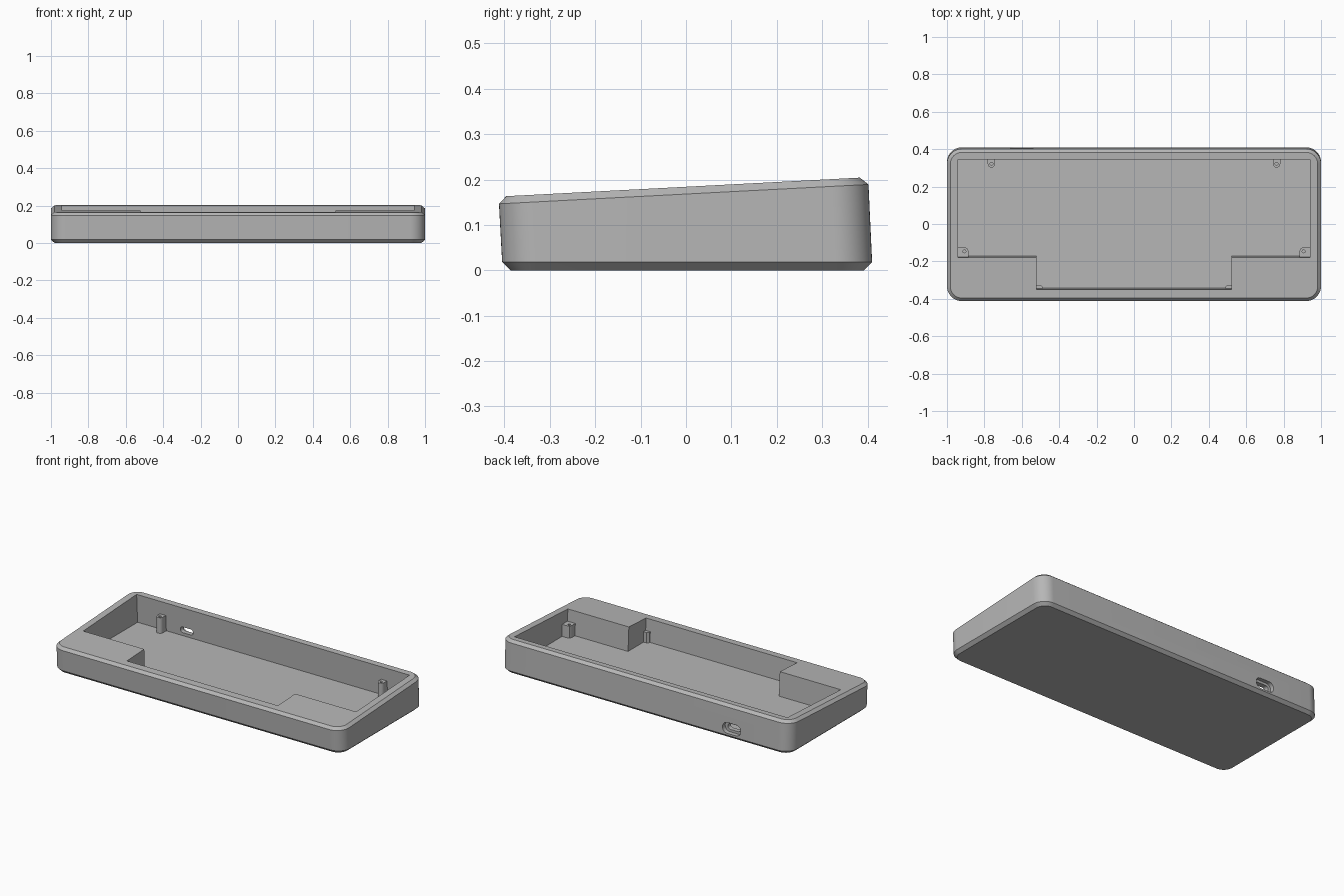
import bpy, bmesh, math

if "Cube" in bpy.data.objects:
    bpy.data.objects.remove(bpy.data.objects["Cube"])

TILT = math.tan(math.radians(3))
FLOOR = 0.025

grey = bpy.data.materials.new("case grey")
grey.diffuse_color = (0.47, 0.47, 0.47, 1)
grey.use_nodes = True
grey.node_tree.nodes["Principled BSDF"].inputs["Base Color"].default_value = grey.diffuse_color


def make_object(name, bm):
    bmesh.ops.recalc_face_normals(bm, faces=bm.faces[:])
    mesh = bpy.data.meshes.new(name)
    bm.to_mesh(mesh)
    bm.free()
    ob = bpy.data.objects.new(name, mesh)
    bpy.context.collection.objects.link(ob)
    mesh.materials.append(grey)
    return ob


def loft(name, rings):
    """Skin a stack of equal-length point rings and cap both ends."""
    bm = bmesh.new()
    loops = [[bm.verts.new(p) for p in ring] for ring in rings]
    n = len(loops[0])
    for a, b in zip(loops, loops[1:]):
        for i in range(n):
            j = (i + 1) % n
            bm.faces.new((a[i], a[j], b[j], b[i]))
    bm.faces.new(loops[0][::-1])
    bm.faces.new(loops[-1])
    return make_object(name, bm)


def rounded(x0, x1, y0, y1, r, seg):
    """2D rounded rectangle, counter-clockwise."""
    pts = []
    corners = ((x1 - r, y1 - r), (x0 + r, y1 - r), (x0 + r, y0 + r), (x1 - r, y0 + r))
    for k, (cx, cy) in enumerate(corners):
        for i in range(seg + 1):
            a = math.pi / 2 * (k + i / seg)
            pts.append((cx + r * math.cos(a), cy + r * math.sin(a)))
    return pts


def upright(name, pts, z0, z1, lean=0.0):
    """Prism along z; lean tips its walls toward the front with height."""
    return loft(name, [[(x, y - lean * (z - 0.17), z) for x, y in pts] for z in (z0, z1)])


def cut(target, cutter):
    mod = target.modifiers.new("cut", "BOOLEAN")
    mod.operation = "DIFFERENCE"
    mod.solver = "EXACT"
    mod.object = cutter
    bpy.context.view_layer.objects.active = target
    bpy.ops.object.modifier_apply(modifier=mod.name)
    bpy.data.objects.remove(cutter, do_unlink=True)


def smooth(ob):
    bpy.ops.object.select_all(action="DESELECT")
    ob.select_set(True)
    bpy.context.view_layer.objects.active = ob
    bpy.ops.object.shade_smooth_by_angle(angle=math.radians(30))


# Wedge-shaped case with chamfered top and bottom rims
# half width, front y, back y, corner radius, height at y = 0, slope
sections = [
    (0.980, -0.387, 0.392, 0.060, 0.000, 0),
    (1.000, -0.405, 0.410, 0.080, 0.018, 0),
    (1.000, -0.412, 0.402, 0.080, 0.168, TILT),
    (0.982, -0.396, 0.383, 0.062, 0.184, TILT),
]
case = loft("case_shell", [
    [(x, y, z + s * y) for x, y in rounded(-hx, hx, y0, y1, r, 12)]
    for hx, y0, y1, r, z, s in sections])

# Cavity with a wide back and a narrower front section
half = [(0.52, -0.35), (0.52, -0.18), (0.94, -0.18), (0.94, 0.347)]
outline = half + [(-x, y) for x, y in reversed(half)]
cut(case, upright("cavity_cutter", outline, FLOOR, 0.3, TILT))

# Cable port: wide outer recess and a smaller slot through the back wall
for w, h, y0 in ((0.125, 0.066, 0.382), (0.088, 0.036, 0.32)):
    slot = rounded(-0.6 - w / 2, -0.6 + w / 2, 0.062 - h / 2, 0.062 + h / 2, h / 2 - 0.001, 8)
    cut(case, loft("port_cutter", [[(x, y, z) for x, z in slot] for y in (y0, 0.46)]))
smooth(case)


def post(name, pts, top, hole=None):
    ob = upright(name, pts, FLOOR - 0.005, top)
    if hole:
        ring = [(hole[0] + 0.008 * math.cos(i * math.pi / 8),
                 hole[1] + 0.008 * math.sin(i * math.pi / 8)) for i in range(16)]
        cut(ob, upright("screw_hole_cutter", ring, top - 0.05, top + 0.02))
    smooth(ob)


for side, s in (("left", -1), ("right", 1)):
    # Back screw posts, round-nosed and joined to the back wall
    arc = [(s * 0.762 + 0.02 * math.cos(math.pi * (1 + i / 10)),
            0.322 + 0.02 * math.sin(math.pi * (1 + i / 10))) for i in range(11)]
    post(side + "_back_post", arc + [(s * 0.762 + 0.02, 0.36), (s * 0.762 - 0.02, 0.36)],
         0.122, (s * 0.762, 0.322))

    # Front screw posts in the outer corners
    pts = [(0.95, -0.19), (0.95, -0.124), (0.905, -0.124), (0.892, -0.13),
           (0.886, -0.143), (0.886, -0.19)]
    post(side + "_front_post", [(s * x, y) for x, y in pts], 0.1, (s * 0.907, -0.146))

    # Small support blocks in the corners of the narrow section
    pts = [(0.53, -0.36), (0.53, -0.325), (0.50, -0.325), (0.488, -0.337), (0.488, -0.36)]
    post(side + "_corner_support", [(s * x, y) for x, y in pts], 0.09)
